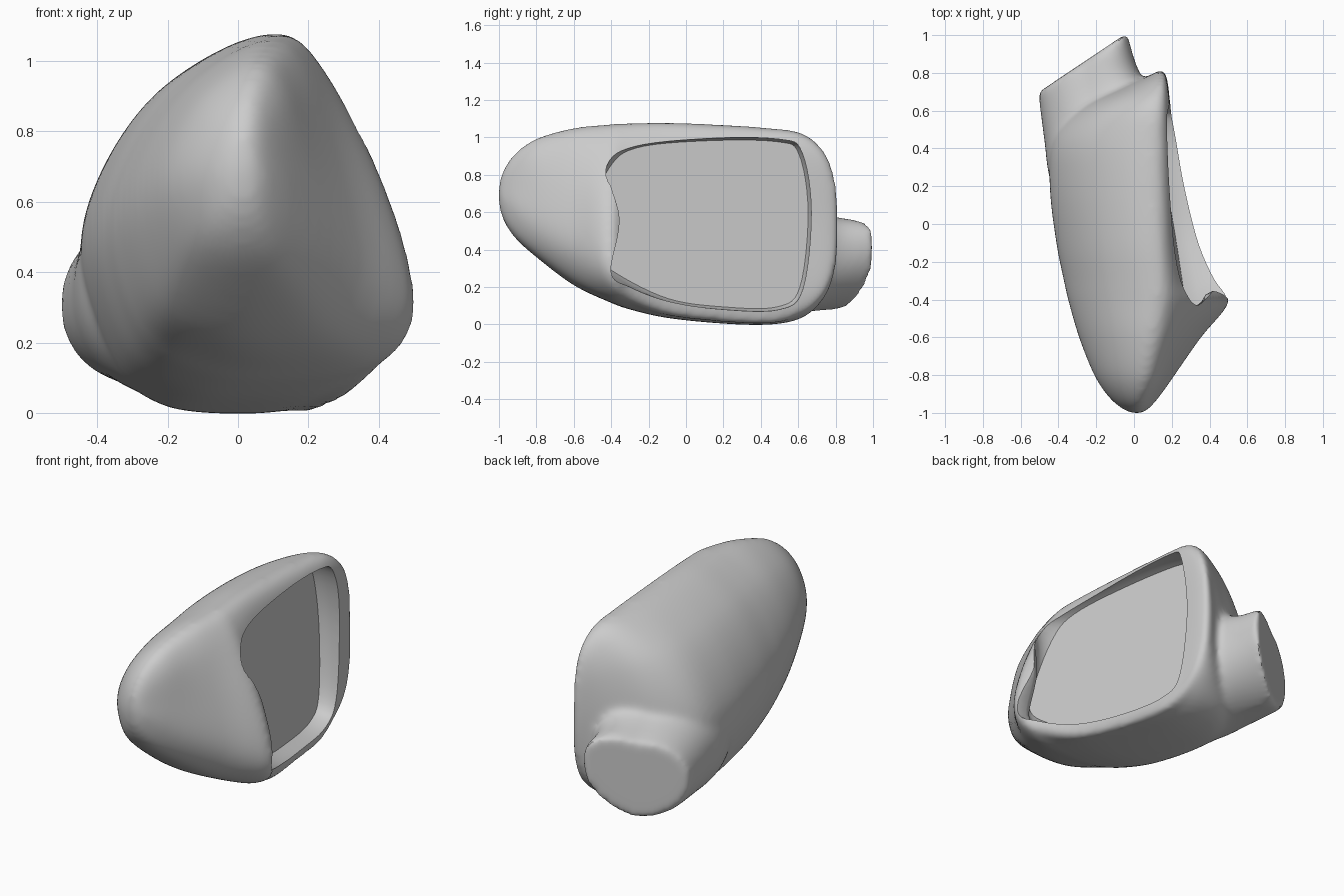
import bpy, bmesh, math

cube = bpy.data.objects.get("Cube")
if cube:
    bpy.data.objects.remove(cube, do_unlink=True)

grey = bpy.data.materials.new("plain grey")
grey.use_nodes = True
grey.diffuse_color = (0.6, 0.6, 0.6, 1)
grey.node_tree.nodes["Principled BSDF"].inputs["Base Color"].default_value = (0.6, 0.6, 0.6, 1)


def spline(points, steps, closed=False):
    """Smooth curve through points (tuples of any length)."""
    n, out = len(points), []
    for i in range(n if closed else n - 1):
        pick = (lambda k: points[k % n]) if closed else (lambda k: points[min(max(k, 0), n - 1)])
        a, b, c, d = (pick(i + k) for k in (-1, 0, 1, 2))
        for s in range(steps):
            t = s / steps
            out.append(tuple(q + t / 2 * (r - p + t * (2 * p - 5 * q + 4 * r - e
                       + t * (3 * (q - r) + e - p))) for p, q, r, e in zip(a, b, c, d)))
    if not closed:
        out.append(tuple(points[-1]))
    return out


def loft(name, rings):
    """Skin a list of equal rings and cap both ends."""
    bm = bmesh.new()
    rows = [[bm.verts.new(p) for p in ring] for ring in rings]
    n = len(rows[0])
    for a, b in zip(rows, rows[1:]):
        for i in range(n):
            j = (i + 1) % n
            bm.faces.new((a[i], a[j], b[j], b[i]))
    bm.faces.new(rows[0])
    bm.faces.new(rows[-1])
    bmesh.ops.recalc_face_normals(bm, faces=bm.faces)
    mesh = bpy.data.meshes.new(name)
    bm.to_mesh(mesh)
    bm.free()
    mesh.materials.append(grey)
    obj = bpy.data.objects.new(name, mesh)
    bpy.context.collection.objects.link(obj)
    return obj


# Housing: rounded triangular sections from the nose to the back
def section(y, xl, xr, xs, zt, zb, zr):
    h, w = zt - zb, xr - xl
    xt = xs - 0.25 * (xs - xl)
    left = lambda f, g: (xl + f * (xt - xl), y, zb + g * h)
    zs = zt - h * (0.06 + 0.06 * min(1, max(0, -3 * y - 1.2)))
    bulge = 0.18 * (xr - xs)
    pts = [(xt, y, zt), left(0.45, 0.86), left(0.1, 0.63), left(0, 0.4), left(0.2, 0.13),
           (xl + 0.33 * w, y, zb + 0.025 * h), (xl + 0.6 * w, y, zb),
           (xl + 0.87 * w, y, zb + 0.2 * (zr - zb)), (xr, y, zr),
           ((xr + xs) / 2 + bulge, y, (zr + zs) / 2), (xs, y, zs)]
    return spline(pts, 6, closed=True)


# y, left x, right x, top right x, top z, bottom z, right corner z
stations = [
    (-1.005, 0.01, 0.03, 0.02, 0.71, 0.69, 0.7),
    (-0.985, -0.05, 0.07, 0.045, 0.81, 0.58, 0.67),
    (-0.92, -0.13, 0.13, 0.085, 0.91, 0.47, 0.61),
    (-0.8, -0.21, 0.215, 0.14, 0.995, 0.36, 0.52),
    (-0.6, -0.29, 0.355, 0.195, 1.05, 0.21, 0.41),
    (-0.41, -0.345, 0.505, 0.22, 1.065, 0.12, 0.31),
    (-0.3, -0.37, 0.43, 0.215, 1.068, 0.08, 0.2),
    (-0.1, -0.41, 0.34, 0.2, 1.07, 0.035, 0.105),
    (0.2, -0.445, 0.265, 0.19, 1.058, 0.005, 0.065),
    (0.45, -0.425, 0.22, 0.185, 1.04, 0, 0.05),
    (0.62, -0.28, 0.19, 0.18, 1.015, 0.035, 0.11),
    (0.73, -0.05, 0.18, 0.175, 0.93, 0.13, 0.2),
    (0.79, 0.09, 0.17, 0.165, 0.81, 0.26, 0.32),
    (0.815, 0.13, 0.165, 0.16, 0.66, 0.42, 0.46),
]
housing = loft("mirror_housing", [section(*s) for s in spline(stations, 4)])


# Mounting stalk: flared rounded stub leaving the back at an angle
def stub_ring(cx, cy, cz, half, tall, turn, lean):
    ring = []
    for k in range(40):
        a = math.tau * k / 40
        c, s = math.cos(a), math.sin(a)
        u = half * math.copysign(abs(c) ** 0.92, c)
        ring.append((cx + u * math.cos(turn), cy + u * math.sin(turn),
                     cz + tall * math.copysign(abs(s) ** 0.92, s) + lean * max(0, c)))
    return ring


stub = [(-0.06, 0.28, 0.44, 0.36, 0.4, 0.8, 0), (-0.18, 0.46, 0.385, 0.36, 0.345, 0.78, 0.02),
        (-0.23, 0.64, 0.33, 0.315, 0.265, 0.68, 0.06), (-0.262, 0.8, 0.31, 0.29, 0.23, 0.61, 0.1),
        (-0.27, 0.855, 0.305, 0.284, 0.22, 0.59, 0.11)]
stalk = loft("stalk", [stub_ring(*s) for s in spline(stub, 6)])

# Recess cutter: rounded outline (y, z) that spreads by (dy, dz) under the front lip
outline = spline([(-0.41, 0.87, -0.02, -0.03), (-0.28, 0.955, 0, 0), (0.1, 0.995, 0, 0),
                  (0.5, 0.99, 0, 0), (0.62, 0.92, 0, 0), (0.67, 0.6, 0, 0),
                  (0.625, 0.19, 0, 0), (0.5, 0.08, 0, 0), (0.2, 0.08, 0, 0),
                  (-0.1, 0.125, 0, 0), (-0.3, 0.2, -0.08, 0.06),
                  (-0.4, 0.28, -0.15, 0.12), (-0.355, 0.56, -0.19, 0)], 6, closed=True)


def cut_ring(lift, scale, spread):
    ring = []
    for y, z, dy, dz in outline:
        y = 0.1 + (y - 0.1) * scale + dy * spread
        z = 0.55 + (z - 0.55) * scale + dz * spread
        ring.append((0.215 - 0.18 * y - 0.06 * z + lift, y, z))
    return ring


cutter = loft("recess_cutter", [cut_ring(0, 0.97, 1), cut_ring(0.03, 0.99, 0.85),
                                cut_ring(0.07, 1.0, 0.55), cut_ring(0.13, 1.0, 0.1),
                                cut_ring(0.17, 1.0, 0), cut_ring(0.6, 1.0, 0)])

# Merge, soften the joint, then hollow the opening
for kind, helper in (("UNION", stalk), ("DIFFERENCE", cutter)):
    mod = housing.modifiers.new(kind.lower(), "BOOLEAN")
    mod.operation, mod.object, mod.solver = kind, helper, "EXACT"
    if kind == "UNION":
        remesh = housing.modifiers.new("blend", "REMESH")
        remesh.mode, remesh.voxel_size = "VOXEL", 0.016
        soft = housing.modifiers.new("soften", "SMOOTH")
        soft.factor, soft.iterations = 0.5, 18
    helper.hide_render = True
bpy.context.view_layer.update()
graph = bpy.context.evaluated_depsgraph_get()
final = bpy.data.meshes.new_from_object(housing.evaluated_get(graph))
housing.modifiers.clear()
housing.data = final
final.materials.clear()
final.materials.append(grey)
for helper in (stalk, cutter):
    bpy.data.objects.remove(helper, do_unlink=True)

bpy.ops.object.select_all(action="DESELECT")
housing.select_set(True)
bpy.context.view_layer.objects.active = housing
bpy.ops.object.shade_smooth_by_angle(angle=math.radians(35))
